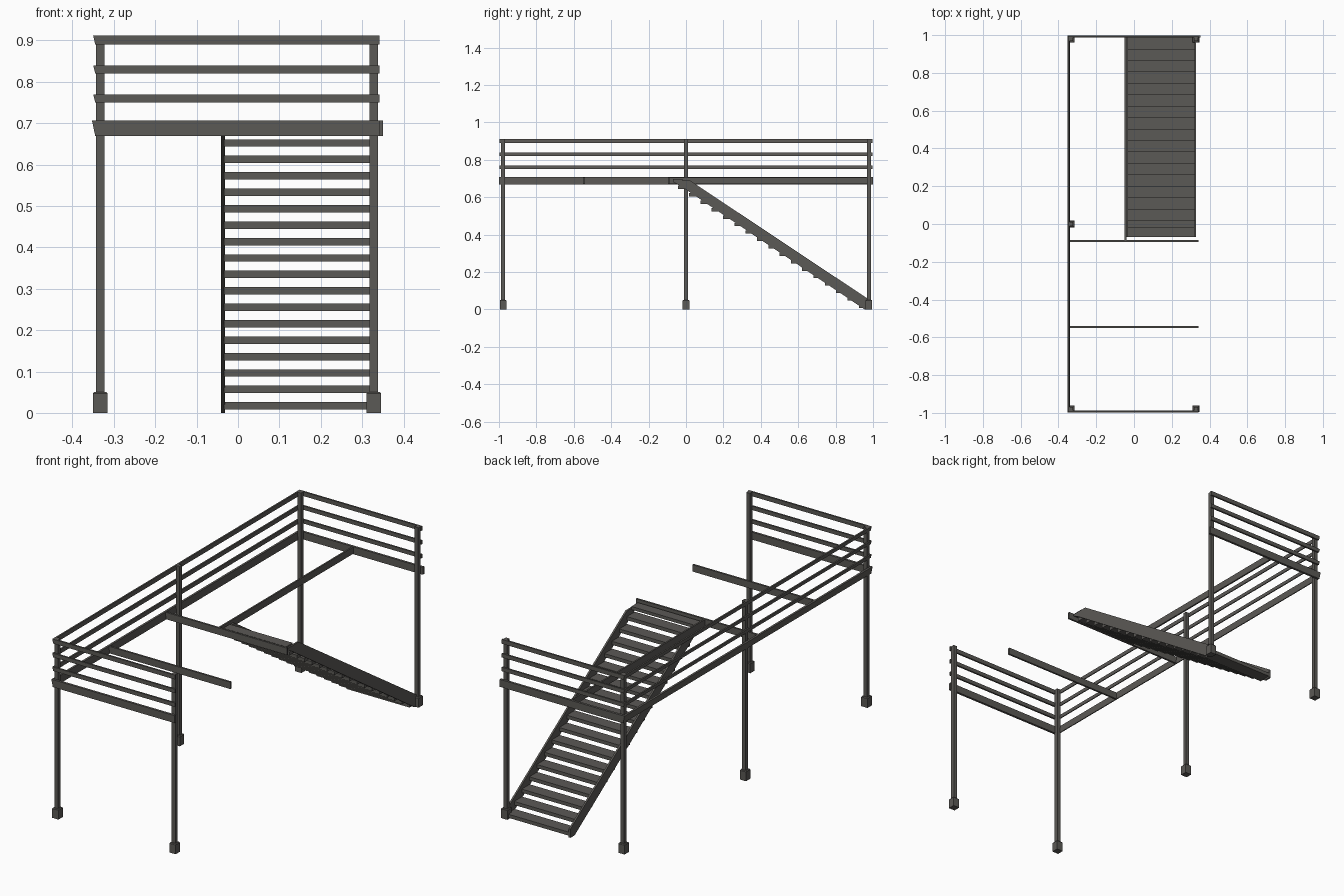
import bpy, bmesh

if "Cube" in bpy.data.objects:
    bpy.data.objects.remove(bpy.data.objects["Cube"])

steel = bpy.data.materials.new("dark warm grey steel")
steel.diffuse_color = (0.105, 0.100, 0.092, 1)
steel.use_nodes = True
steel.node_tree.nodes["Principled BSDF"].inputs["Base Color"].default_value = steel.diffuse_color


def finish(name, bm):
    bmesh.ops.recalc_face_normals(bm, faces=bm.faces)
    me = bpy.data.meshes.new(name)
    bm.to_mesh(me)
    bm.free()
    me.materials.append(steel)
    ob = bpy.data.objects.new(name, me)
    bpy.context.collection.objects.link(ob)
    return ob


def prism(name, profile, axis, a, b):
    """Extrude a 2D profile along x (profile is y,z), y (x,z) or z (x,y)."""
    bm = bmesh.new()

    def pt(p, t):
        return {"x": (t, p[0], p[1]), "y": (p[0], t, p[1]), "z": (p[0], p[1], t)}[axis]
    face = bm.faces.new([bm.verts.new(pt(p, a)) for p in profile])
    new = bmesh.ops.extrude_face_region(bm, geom=[face])["geom"]
    top = [v for v in new if isinstance(v, bmesh.types.BMVert)]
    d = pt((0, 0), b - a)
    bmesh.ops.translate(bm, verts=top, vec=d)
    return finish(name, bm)


def box(name, x0, x1, y0, y1, z0, z1):
    return prism(name, [(x0, y0), (x1, y0), (x1, y1), (x0, y1)], "z", z0, z1)


def foot(x, y, r=0.0175, h=0.051):
    # block foot with a small chamfer round its top
    bm = bmesh.new()
    rings = []
    for s, z in ((r, 0), (r, h - 0.004), (r - 0.003, h)):
        rings.append([bm.verts.new((x + i * s, y + j * s, z))
                      for i, j in ((-1, -1), (1, -1), (1, 1), (-1, 1))])
    for lo, hi in zip(rings, rings[1:]):
        for k in range(4):
            bm.faces.new((lo[k], lo[(k + 1) % 4], hi[(k + 1) % 4], hi[k]))
    bm.faces.new(rings[0])
    bm.faces.new(rings[-1])
    finish("post_foot", bm)


# posts with feet (no middle post on the open right side)
for x, y in ((-0.333, -0.978), (-0.333, 0), (-0.333, 0.978),
             (0.328, -0.978), (0.328, 0.978)):
    box("post", x - 0.01, x + 0.01, y - 0.01, y + 0.01, 0.045, 0.912)
    foot(x, y)

# guard rails and platform rim: front, back and slightly leaning left side
for name, z0, z1, over in (("lower_rail", 0.750, 0.770, 0),
                           ("middle_rail", 0.820, 0.840, 0),
                           ("top_rail", 0.890, 0.912, 0),
                           ("rim_beam", 0.669, 0.707, 0.003)):
    box("front_" + name, -0.345, 0.342, -0.996 - over, -0.987, z0, z1)
    box("back_" + name, -0.345, 0.342 + 3 * over, 0.987, 0.996 + over, z0, z1)
    prism("left_" + name, [(-0.345, z0), (-0.340, z0), (-0.342, z1), (-0.350 - over, z1)],
          "y", -0.996 - over, 0.996 + over)

# joists under the platform
for y in (-0.545, -0.09):
    box("cross_joist", -0.346, 0.342, y - 0.005, y + 0.005, 0.671, 0.706)
box("stairwell_joist", -0.049, -0.041, -0.09, 0.99, 0.671, 0.706)

# stair stringers
side = [(-0.07, 0.69), (0.02, 0.69), (0.99, 0.045), (0.99, 0), (0.955, 0),
        (-0.03, 0.66), (-0.07, 0.682)]
for x in (-0.041, 0.319):
    prism("stair_stringer", side, "x", x, x + 0.009)

# stair treads
for i in range(17):
    back = 0.988 - 0.0605 * i
    z = 0.017 + 0.0397 * i
    box("stair_tread", -0.034, 0.321, back - 0.064, back, z - 0.009, z + 0.009)
box("top_tread", -0.034, 0.321, -0.07, -0.018, 0.682, 0.698)
